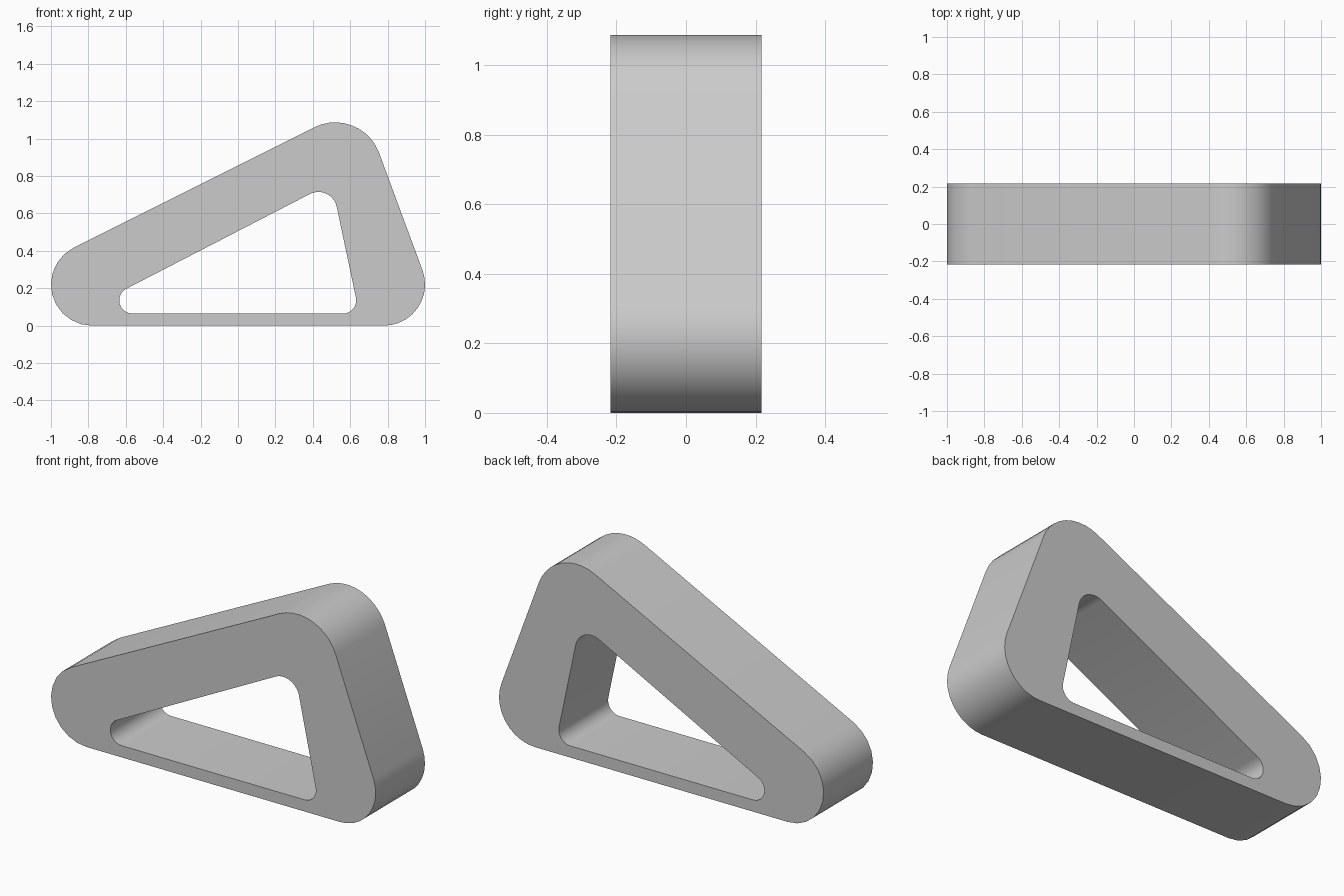
import bpy
import bmesh
import math
from mathutils import Vector

cube = bpy.data.objects.get("Cube")
if cube:
    bpy.data.objects.remove(cube, do_unlink=True)

HALF_DEPTH = 0.217
ARC_STEPS = 10


def rounded_outline(corners):
    """Points around circles (x, z, radius), given counter-clockwise, joined by tangents."""
    count = len(corners)
    normals = []
    for i, (x, z, r) in enumerate(corners):
        nx, nz, nr = corners[(i + 1) % count]
        span = math.hypot(nx - x, nz - z)
        normals.append(math.atan2(nz - z, nx - x) - math.acos((r - nr) / span))
    points = []
    for i, (x, z, r) in enumerate(corners):
        start = normals[i - 1]
        sweep = (normals[i] - start) % math.tau
        for k in range(ARC_STEPS + 1):
            a = start + sweep * k / ARC_STEPS
            points.append(Vector((x + r * math.cos(a), -HALF_DEPTH, z + r * math.sin(a))))
    return points


# Body outline and the opening through it
outer = [(-0.78, 0.22, 0.22), (0.78, 0.22, 0.22), (0.52, 0.837, 0.25)]
opening = [(-0.565, 0.135, 0.07), (0.562, 0.135, 0.07), (0.43, 0.615, 0.10)]

bm = bmesh.new()
edges = []
for corners in (outer, opening):
    verts = [bm.verts.new(p) for p in rounded_outline(corners)]
    edges += [bm.edges.new((verts[i - 1], verts[i])) for i in range(len(verts))]
bmesh.ops.triangle_fill(bm, edges=edges, use_beauty=True, normal=(0, -1, 0))

# Thicken the front face into a solid frame
result = bmesh.ops.extrude_face_region(bm, geom=bm.faces[:], use_keep_orig=True)
back = [v for v in result["geom"] if isinstance(v, bmesh.types.BMVert)]
bmesh.ops.translate(bm, verts=back, vec=(0, 2 * HALF_DEPTH, 0))
bmesh.ops.recalc_face_normals(bm, faces=bm.faces[:])

mesh = bpy.data.meshes.new("triangular_frame")
bm.to_mesh(mesh)
bm.free()
frame = bpy.data.objects.new("triangular_frame", mesh)
bpy.context.collection.objects.link(frame)

# Plain grey finish
grey = bpy.data.materials.new("light_grey")
grey.use_nodes = True
colour = (0.6, 0.6, 0.6, 1)
grey.diffuse_color = colour
grey.node_tree.nodes["Principled BSDF"].inputs["Base Color"].default_value = colour
mesh.materials.append(grey)

bpy.ops.object.select_all(action='DESELECT')
frame.select_set(True)
bpy.context.view_layer.objects.active = frame
bpy.ops.object.shade_smooth_by_angle(angle=math.radians(30))
